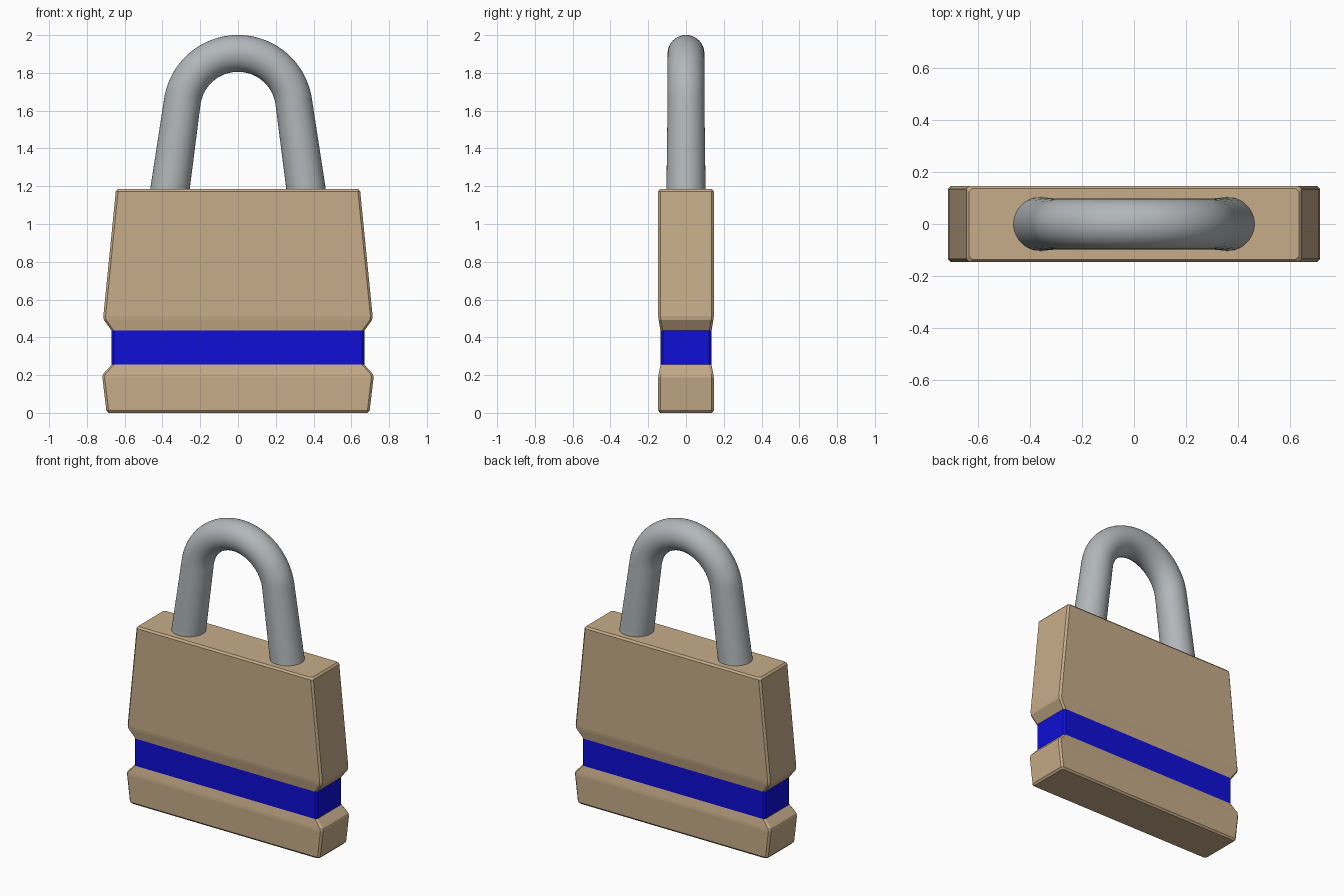
import bpy, bmesh, math
from mathutils import Vector

if "Cube" in bpy.data.objects:
    bpy.data.objects.remove(bpy.data.objects["Cube"])


def material(name, colour):
    m = bpy.data.materials.new(name)
    m.diffuse_color = (*colour, 1.0)
    m.use_nodes = True
    m.node_tree.nodes["Principled BSDF"].inputs["Base Color"].default_value = m.diffuse_color
    return m


tan = material("tan brass", (0.565, 0.413, 0.25))
blue = material("blue band", (0.0045, 0.0045, 0.68))
grey = material("grey steel", (0.445, 0.474, 0.485))


def loft(name, rings, materials):
    """Skin closed rings of points and cap both ends."""
    bm = bmesh.new()
    loops = [[bm.verts.new(p) for p in ring] for ring in rings]
    n = len(loops[0])
    for a, b in zip(loops, loops[1:]):
        for i in range(n):
            j = (i + 1) % n
            bm.faces.new((a[i], a[j], b[j], b[i]))
    bm.faces.new(loops[0][::-1])
    bm.faces.new(loops[-1])
    bmesh.ops.recalc_face_normals(bm, faces=bm.faces[:])
    mesh = bpy.data.meshes.new(name)
    bm.to_mesh(mesh)
    bm.free()
    for m in materials:
        mesh.materials.append(m)
    obj = bpy.data.objects.new(name, mesh)
    bpy.context.collection.objects.link(obj)
    return obj


def section(z, hx, hy, c=0.012):
    """Rectangle with chamfered corners."""
    return [(hx - c, -hy, z), (hx, c - hy, z), (hx, hy - c, z), (hx - c, hy, z),
            (c - hx, hy, z), (-hx, hy - c, z), (-hx, c - hy, z), (c - hx, -hy, z)]


# Lock body: height, half width, half depth
BAND_LOW, BAND_HIGH = 0.255, 0.435
profile = [(0.0, 0.686, 0.137), (0.012, 0.697, 0.147),
           (0.188, 0.718, 0.147), (0.206, 0.714, 0.145),
           (BAND_LOW, 0.669, 0.135), (BAND_HIGH, 0.669, 0.135),
           (0.492, 0.710, 0.145), (0.512, 0.713, 0.147),
           (1.173, 0.647, 0.147), (1.185, 0.636, 0.137)]
body = loft("lock_body", [section(*p) for p in profile], [tan, blue])

# Blue band: the side faces inside the groove
for f in body.data.polygons:
    if BAND_LOW < f.center.z < BAND_HIGH and abs(f.normal.z) < 0.1:
        f.material_index = 1

# Shackle: round arch with splayed, slightly flared legs
ARC_R, ARC_Z, SPLAY = 0.298, 1.605, math.radians(8)
LEG = 0.50
path = []  # x, z, tangent angle, tube radius
steps = 40
for i in range(steps + 1):
    a = SPLAY + (math.pi - 2 * SPLAY) * i / steps
    path.append((ARC_R * math.cos(a), ARC_Z + ARC_R * math.sin(a), a, 0.0975))
for end, side in ((0, 1), (-1, -1)):
    x, z, a, r = path[end]
    foot = (x + side * LEG * math.sin(SPLAY), z - LEG * math.cos(SPLAY), a, 0.104)
    path.insert(0, foot) if side == 1 else path.append(foot)

rings = []
for x, z, a, r in path:
    out = Vector((math.cos(a), 0, math.sin(a)))
    rings.append([Vector((x, 0, z)) + r * (math.cos(t) * out + math.sin(t) * Vector((0, 1, 0)))
                  for t in (2 * math.pi * k / 40 for k in range(40))])
shackle = loft("shackle", rings, [grey])
bpy.ops.object.select_all(action='DESELECT')
shackle.select_set(True)
bpy.context.view_layer.objects.active = shackle
bpy.ops.object.shade_smooth_by_angle(angle=math.radians(35))
